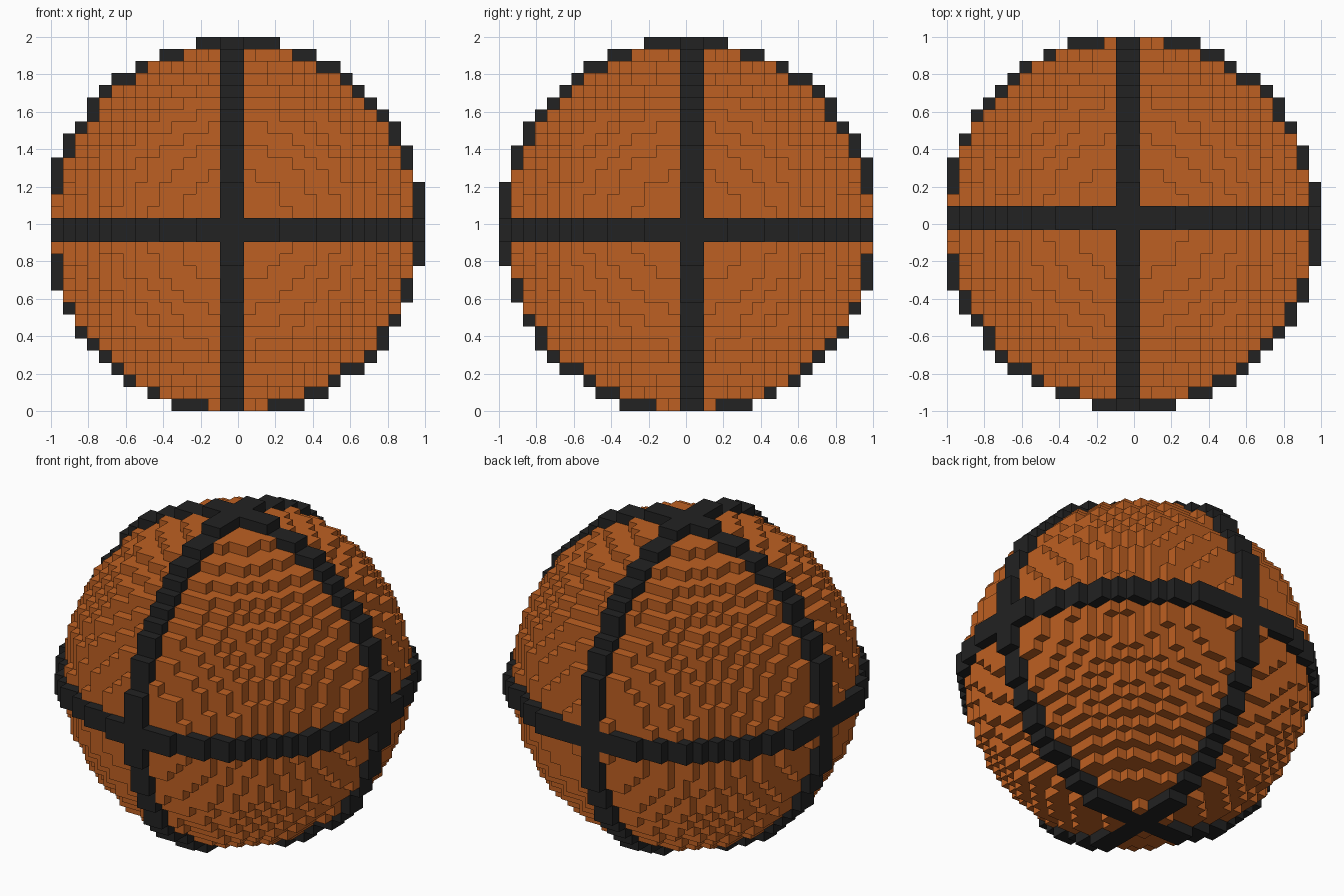
import bpy
import bmesh
from mathutils import Vector

cube = bpy.data.objects.get("Cube")
if cube:
    bpy.data.objects.remove(cube, do_unlink=True)

N = 31                               # blocks along each axis
SIZE = 2 / N                         # edge length of a block
CENTRE = (14.75, 15.25, 14.75)       # sphere centre in block indices
BALL_R2 = 225.0                      # squared radius of the panels
SEAM_R2 = 246.0                      # squared radius of the raised seams
BANDS = ((14, 15), (15, 16), (14, 15))   # seam slab on each axis
NAMES = ("seam_side_to_side", "seam_front_to_back", "seam_equator")


def make_material(name, rgb):
    mat = bpy.data.materials.new(name)
    mat.use_nodes = True
    colour = (*rgb, 1.0)
    mat.diffuse_color = colour
    bsdf = mat.node_tree.nodes["Principled BSDF"]
    bsdf.inputs["Base Color"].default_value = colour
    bsdf.inputs["Roughness"].default_value = 0.8
    return mat


def part_of(cell):
    """Name of the part that fills a block, or None when it is empty."""
    sq = [(c - m) ** 2 for c, m in zip(cell, CENTRE)]
    for axis in range(3):
        if cell[axis] in BANDS[axis] and sum(sq) - sq[axis] <= SEAM_R2:
            return NAMES[axis]
    return "ball_panels" if sum(sq) <= BALL_R2 else None


def add_face(bm, verts, cell, axis, side):
    """Add the block face pointing along an axis, wound outwards."""
    u, v = (axis + 1) % 3, (axis + 2) % 3
    loop = []
    for du, dv in ((0, 0), (1, 0), (1, 1), (0, 1)):
        corner = list(cell)
        corner[axis] += side
        corner[u] += du
        corner[v] += dv
        key = tuple(corner)
        if key not in verts:
            verts[key] = bm.verts.new(Vector(key) * SIZE - Vector((1, 1, 0)))
        loop.append(verts[key])
    bm.faces.new(loop if side else loop[::-1])


# Fill the block grid
grid = {}
for x in range(N):
    for y in range(N):
        for z in range(N):
            part = part_of((x, y, z))
            if part:
                grid[x, y, z] = part

orange = make_material("orange_rubber", (0.515, 0.117, 0.016))
black = make_material("black_seam", (0.016, 0.016, 0.016))

# Build each part from its exposed block faces
for name in ("ball_panels",) + NAMES:
    bm, verts = bmesh.new(), {}
    for cell, part in grid.items():
        if part != name:
            continue
        for axis in range(3):
            for side in (0, 1):
                neighbour = list(cell)
                neighbour[axis] += 2 * side - 1
                if tuple(neighbour) not in grid:
                    add_face(bm, verts, cell, axis, side)
    mesh = bpy.data.meshes.new(name)
    bm.to_mesh(mesh)
    bm.free()
    mesh.materials.append(orange if name == "ball_panels" else black)
    bpy.context.collection.objects.link(bpy.data.objects.new(name, mesh))
